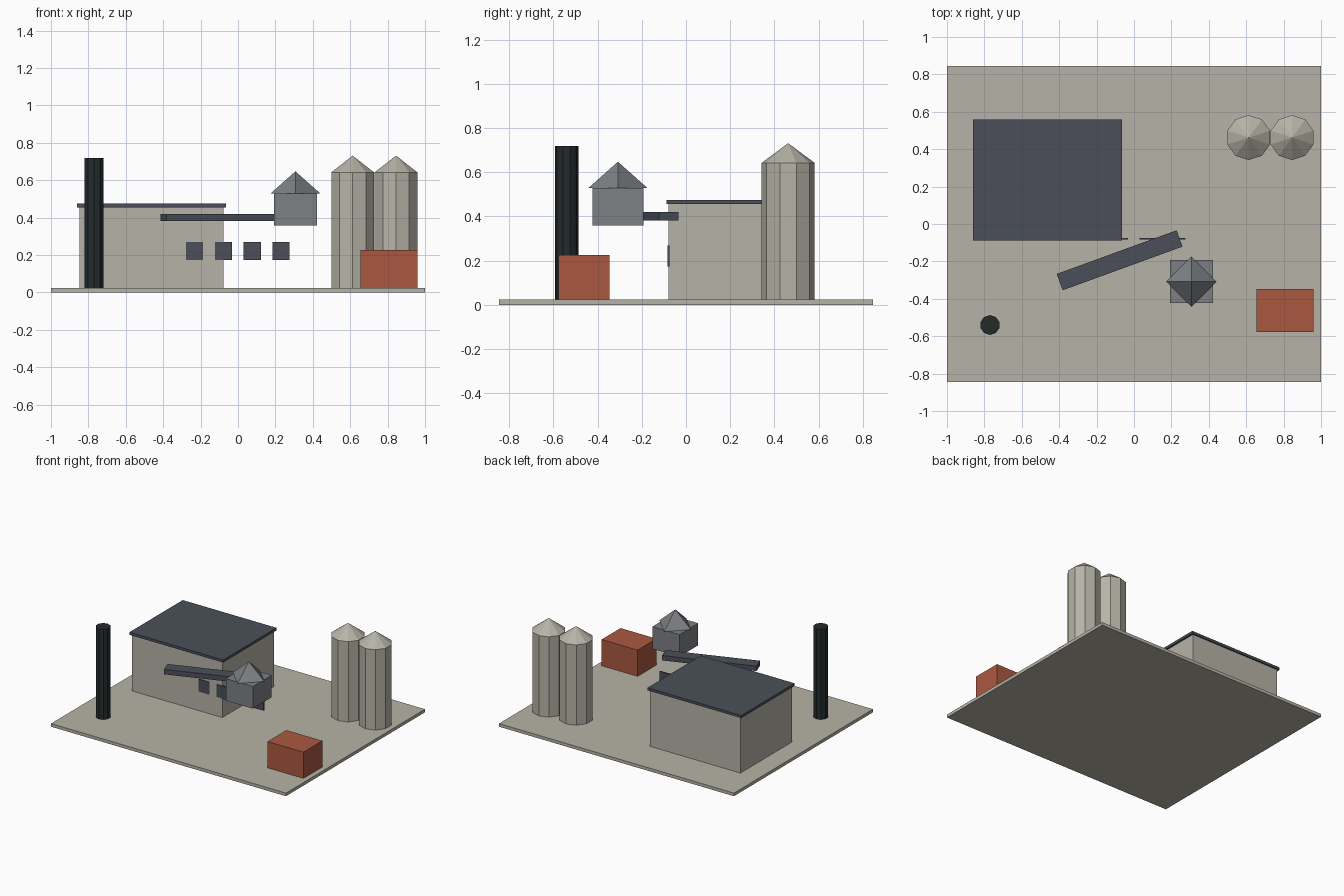
import bpy
import math

cube = bpy.data.objects.get("Cube")
if cube:
    bpy.data.objects.remove(cube, do_unlink=True)


def material(name, r, g, b):
    mat = bpy.data.materials.new(name)
    mat.use_nodes = True
    mat.diffuse_color = (r, g, b, 1)
    bsdf = next(n for n in mat.node_tree.nodes if n.type == "BSDF_PRINCIPLED")
    bsdf.inputs["Base Color"].default_value = (r, g, b, 1)
    return mat


concrete = material("pale concrete", 0.47, 0.45, 0.385)
slate = material("dark slate", 0.070, 0.078, 0.100)
iron = material("black iron", 0.017, 0.024, 0.024)
steel = material("grey steel", 0.205, 0.216, 0.231)
rust = material("rust red", 0.402, 0.098, 0.051)


def finish(name, mat):
    obj = bpy.context.object
    obj.name = obj.data.name = name
    obj.data.materials.append(mat)
    return obj


def box(name, mat, center, size, base, turn=0):
    """Box centred on x, y and standing on the height base."""
    x, y = center
    bpy.ops.mesh.primitive_cube_add(size=1, location=(x, y, base + size[2] / 2),
                                    rotation=(0, 0, math.radians(turn)))
    bpy.context.object.scale = size
    bpy.ops.object.transform_apply(location=False, rotation=False, scale=True)
    return finish(name, mat)


def column(name, mat, center, radius, base, top, sides=10, tip=False):
    """Prism, or a pointed cap when tip is set."""
    bpy.ops.mesh.primitive_cone_add(vertices=sides, radius1=radius,
                                    radius2=0 if tip else radius, depth=top - base,
                                    location=(*center, (base + top) / 2))
    return finish(name, mat)


# Ground slab
GROUND = 0.024
box("ground_slab", concrete, (0, 0), (2, 1.69, GROUND), 0)

# Main hall with overhanging flat roof
HALL = (-0.463, 0.235)
box("hall_walls", concrete, HALL, (0.77, 0.628, 0.432), GROUND)
box("hall_roof", slate, HALL, (0.798, 0.648, 0.02), 0.455)

# Row of window panels running along the hall front
for i in range(4):
    box(f"window_panel_{i + 1}", slate, (-0.232 + 0.154 * i, -0.079),
        (0.092, 0.0095, 0.096), 0.173)

# Chimney
column("chimney", iron, (-0.77, -0.54), 0.053, GROUND, 0.718)

# Twin silos with conical caps
for side, x in (("right", 0.613), ("left", 0.845)):
    column(f"{side}_silo", concrete, (x, 0.462), 0.12, GROUND, 0.642)
    column(f"{side}_silo_cap", concrete, (x, 0.462), 0.12, 0.642, 0.731, tip=True)

# Raised hopper with a four-sided cap set diagonally
HOPPER = (0.307, -0.308)
box("hopper", steel, HOPPER, (0.23, 0.23, 0.17), 0.358)
column("hopper_cap", steel, HOPPER, 0.134, 0.528, 0.647, sides=4, tip=True)

# Conveyor beam
box("conveyor", slate, (-0.077, -0.194), (0.682, 0.093, 0.038), 0.381, turn=20)

# Storage container
box("container", rust, (0.808, -0.462), (0.306, 0.23, 0.202), GROUND)
